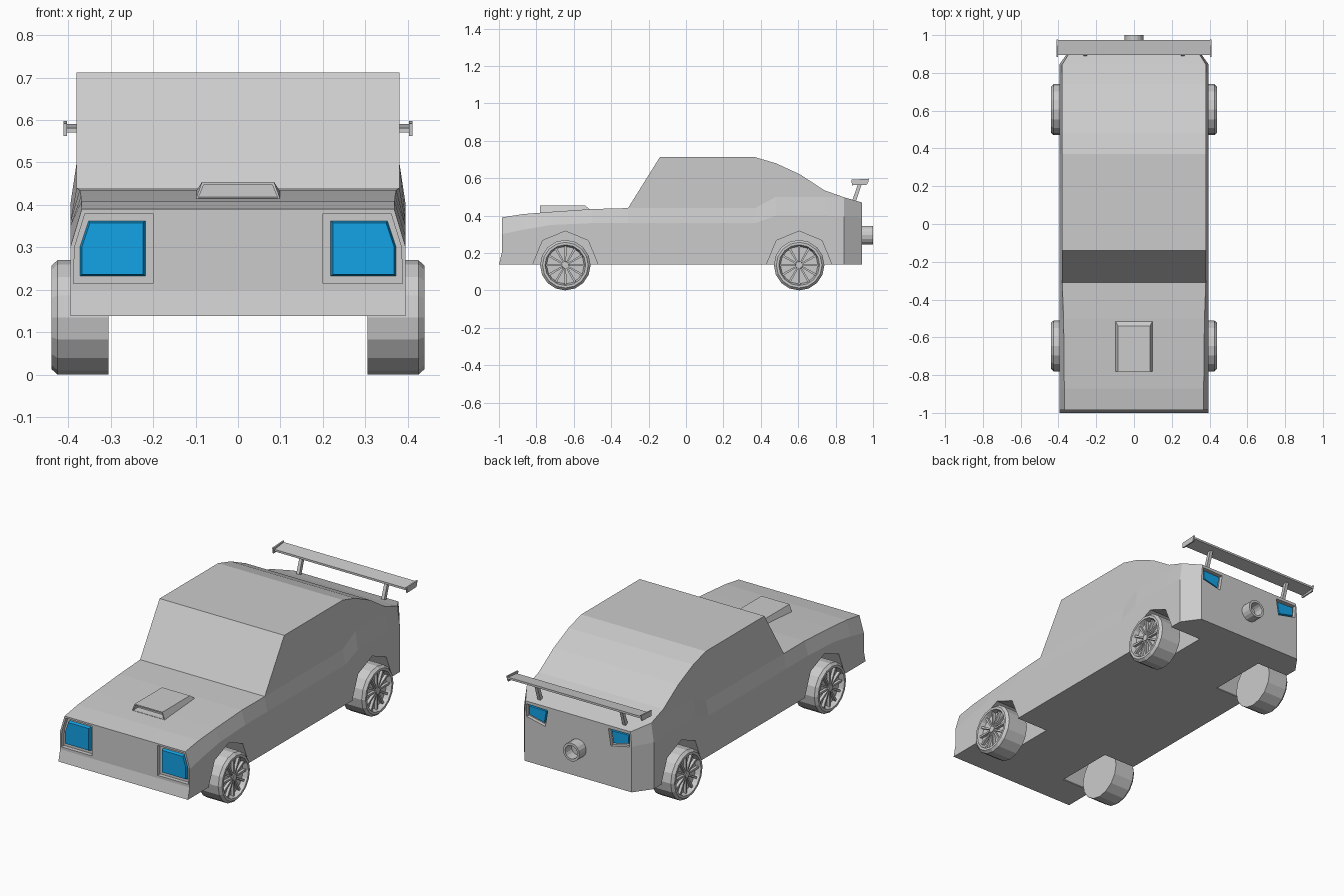
import bpy, bmesh, math
from mathutils import Vector

if "Cube" in bpy.data.objects:
    bpy.data.objects.remove(bpy.data.objects["Cube"])


def material(name, rgb):
    m = bpy.data.materials.new(name)
    m.diffuse_color = (*rgb, 1)
    m.use_nodes = True
    m.node_tree.nodes["Principled BSDF"].inputs["Base Color"].default_value = m.diffuse_color
    return m


GREY = material("grey", (0.6, 0.6, 0.6))
BLUE = material("light blue", (0.006, 0.37, 0.8))


def finish(name, bm, mat):
    bmesh.ops.remove_doubles(bm, verts=bm.verts, dist=1e-5)
    bmesh.ops.recalc_face_normals(bm, faces=bm.faces)
    me = bpy.data.meshes.new(name)
    bm.to_mesh(me)
    bm.free()
    me.materials.append(mat)
    ob = bpy.data.objects.new(name, me)
    bpy.context.collection.objects.link(ob)
    return ob


def add_prism(bm, pts, axis, a, b, shrink=1.0):
    """Extrude a 2D polygon along an axis from a to b, scaling the far end."""
    cu = sum(p[0] for p in pts) / len(pts)
    cv = sum(p[1] for p in pts) / len(pts)

    def place(u, v, w):
        return (w, u, v) if axis == "x" else (u, w, v)
    near = [bm.verts.new(place(u, v, a)) for u, v in pts]
    far = [bm.verts.new(place(cu + (u - cu) * shrink, cv + (v - cv) * shrink, b)) for u, v in pts]
    bm.faces.new(near)
    bm.faces.new(far)
    for i in range(len(pts)):
        j = (i + 1) % len(pts)
        bm.faces.new((near[i], near[j], far[j], far[i]))


def prism(name, pts, axis, a, b, mat=GREY, shrink=1.0):
    bm = bmesh.new()
    add_prism(bm, pts, axis, a, b, shrink)
    return finish(name, bm, mat)


def lathe(bm, profile, n, cy, cz, axis="x", side=1):
    """Revolve (offset, radius) pairs about an x or y axis."""
    rings = []
    for w, r in profile:
        ring = []
        for k in range(n):
            t = 2 * math.pi * k / n
            u, v = r * math.cos(t), r * math.sin(t)
            ring.append(bm.verts.new((w * side, cy + u, cz + v) if axis == "x" else (u, w, cz + v)))
        rings.append(ring)
    for p, q in zip(rings, rings[1:]):
        for k in range(n):
            j = (k + 1) % n
            bm.faces.new((p[k], p[j], q[j], q[k]))


def mirrored(pts, s):
    return [(u * s, v) for u, v in pts]


# Body shell: stations of (y, lower crease z, upper crease z, top z, lower x, upper x)
stations = [
    (-0.985, 0.30, 0.39, 0.39, 0.395, 0.368),
    (-0.87, 0.325, 0.408, 0.408, 0.395, 0.369),
    (-0.72, 0.35, 0.42, 0.42, 0.395, 0.37),
    (-0.50, 0.36, 0.435, 0.435, 0.395, 0.373),
    (-0.31, 0.36, 0.44, 0.44, 0.395, 0.38),
    (-0.14, 0.36, 0.44, 0.712, 0.395, 0.38),
    (0.37, 0.36, 0.44, 0.712, 0.395, 0.38),
    (0.48, 0.40, 0.50, 0.68, 0.395, 0.38),
    (0.61, 0.40, 0.50, 0.62, 0.395, 0.38),
    (0.74, 0.40, 0.50, 0.535, 0.395, 0.38),
    (0.845, 0.395, 0.498, 0.498, 0.395, 0.38),
    (0.94, 0.39, 0.47, 0.47, 0.327, 0.32),
]
bm = bmesh.new()
rings = []
for i, (y, c1, c2, top, lx, ux) in enumerate(stations):
    half = [(lx, 0.138), (lx, 0.20), (lx, c1), (ux, c2), (ux, top)]
    ring = half + [(-x, z) for x, z in reversed(half)]
    rings.append([bm.verts.new((x, -1.0 if i == 0 and z < 0.15 else y, z)) for x, z in ring])
for p, q in zip(rings, rings[1:]):
    for k in range(10):
        j = (k + 1) % 10
        bm.faces.new((p[k], p[j], q[j], q[k]))
for ring in (rings[0], rings[-1]):
    for k in range(4):
        bm.faces.new((ring[k], ring[k + 1], ring[8 - k], ring[9 - k]))
bmesh.ops.dissolve_degenerate(bm, dist=1e-5, edges=bm.edges)
body = finish("body", bm, GREY)

# Cutters: wheel wells and light recesses
FRONT_Y, REAR_Y, WHEEL_Z, R = -0.645, 0.605, 0.135, 0.135
head_recess = [(0.20, 0.38), (0.36, 0.38), (0.385, 0.30), (0.387, 0.215), (0.20, 0.215)]
head_lens = [(0.218, 0.362), (0.352, 0.362), (0.372, 0.302), (0.372, 0.232), (0.218, 0.232)]
tail_recess = [(0.185, 0.452), (0.315, 0.455), (0.313, 0.385), (0.20, 0.36)]
tail_lens = [(0.195, 0.443), (0.308, 0.446), (0.306, 0.395), (0.208, 0.372)]
cutters = []
for s in (-1, 1):
    for cy in (FRONT_Y, REAR_Y):
        octagon = [(cy + 0.172 * math.cos(k * math.pi / 4), 0.145 + 0.172 * math.sin(k * math.pi / 4))
                   for k in range(8)]
        cutters.append(prism("well_cutter", octagon, "x", 0.2 * s, 0.5 * s))
    cutters.append(prism("head_cutter", mirrored(head_recess, s), "y", -1.05, -0.963))
    cutters.append(prism("tail_cutter", mirrored(tail_recess, s), "y", 1.05, 0.92))
bpy.context.view_layer.objects.active = body
for c in cutters:
    mod = body.modifiers.new("cut", "BOOLEAN")
    mod.operation = "DIFFERENCE"
    mod.solver = "EXACT"
    mod.object = c
    bpy.ops.object.modifier_apply(modifier=mod.name)
for c in cutters:
    bpy.data.objects.remove(c)

# Lights: bevelled lenses in the recesses
for s, side in ((-1, "left"), (1, "right")):
    prism("headlight_" + side, mirrored(head_lens, s), "y", -0.962, -0.98, BLUE, 0.93)
    prism("taillight_" + side, mirrored(tail_lens, s), "y", 0.919, 0.932, BLUE, 0.92)

# Wheels: tyre with dished rim, hub and spokes
for s, side in ((-1, "left"), (1, "right")):
    for cy, end in ((FRONT_Y, "front"), (REAR_Y, "rear")):
        bm = bmesh.new()
        lathe(bm, [(0.305, 0), (0.305, R), (0.425, R), (0.439, 0.122), (0.439, 0.109),
                   (0.43, 0.106), (0.412, 0.10), (0.412, 0)], 16, cy, WHEEL_Z, "x", s)
        lathe(bm, [(0.411, 0), (0.411, 0.02), (0.432, 0.018), (0.432, 0)], 12, cy, WHEEL_Z, "x", s)
        for k in range(12):
            t = 2 * math.pi * k / 12
            c, d = math.cos(t), math.sin(t)
            spoke = [(0.012, -0.004), (0.103, -0.006), (0.103, 0.006), (0.012, 0.004)]
            pts = [(cy + u * c - v * d, WHEEL_Z + u * d + v * c) for u, v in spoke]
            add_prism(bm, pts, "x", 0.411 * s, 0.427 * s)
        finish(f"wheel_{end}_{side}", bm, GREY)

# Hood scoop with an open front
bm = bmesh.new()
bmesh.ops.create_cube(bm, size=2)
for v in bm.verts:
    x, y, z = v.co
    if z > 0:
        v.co = (0.085 * x, -0.78 if y < 0 else -0.54, 0.454)
    else:
        v.co = (0.1 * x, -0.78 if y < 0 else -0.51, 0.412 if y < 0 else 0.43)
bm.normal_update()
mouth = min(bm.faces, key=lambda f: f.calc_center_median().y)
bmesh.ops.inset_region(bm, faces=[mouth], thickness=0.008)
inner = bmesh.ops.extrude_discrete_faces(bm, faces=[mouth])["faces"][0]
bmesh.ops.translate(bm, verts=inner.verts, vec=Vector((0, 0.04, 0)))
finish("hood_scoop", bm, GREY)

# Exhaust pipe
bm = bmesh.new()
lathe(bm, [(0.93, 0), (0.93, 0.05), (1.0, 0.05), (1.0, 0.037), (0.945, 0.037), (0.945, 0)],
      16, 0, 0.295, "y")
finish("exhaust_pipe", bm, GREY)

# Spoiler: blade, end plates and struts
prism("spoiler_blade", [(0.895, 0.570), (0.975, 0.580), (0.975, 0.591), (0.895, 0.581)], "x", -0.405, 0.405)
for s, side in ((-1, "left"), (1, "right")):
    prism("spoiler_plate_" + side, [(0.887, 0.562), (0.968, 0.565), (0.978, 0.597), (0.885, 0.592)],
          "x", 0.403 * s, 0.411 * s)
    prism("spoiler_strut_" + side, [(0.885, 0.47), (0.905, 0.465), (0.942, 0.576), (0.922, 0.576)],
          "x", 0.25 * s, 0.268 * s)
